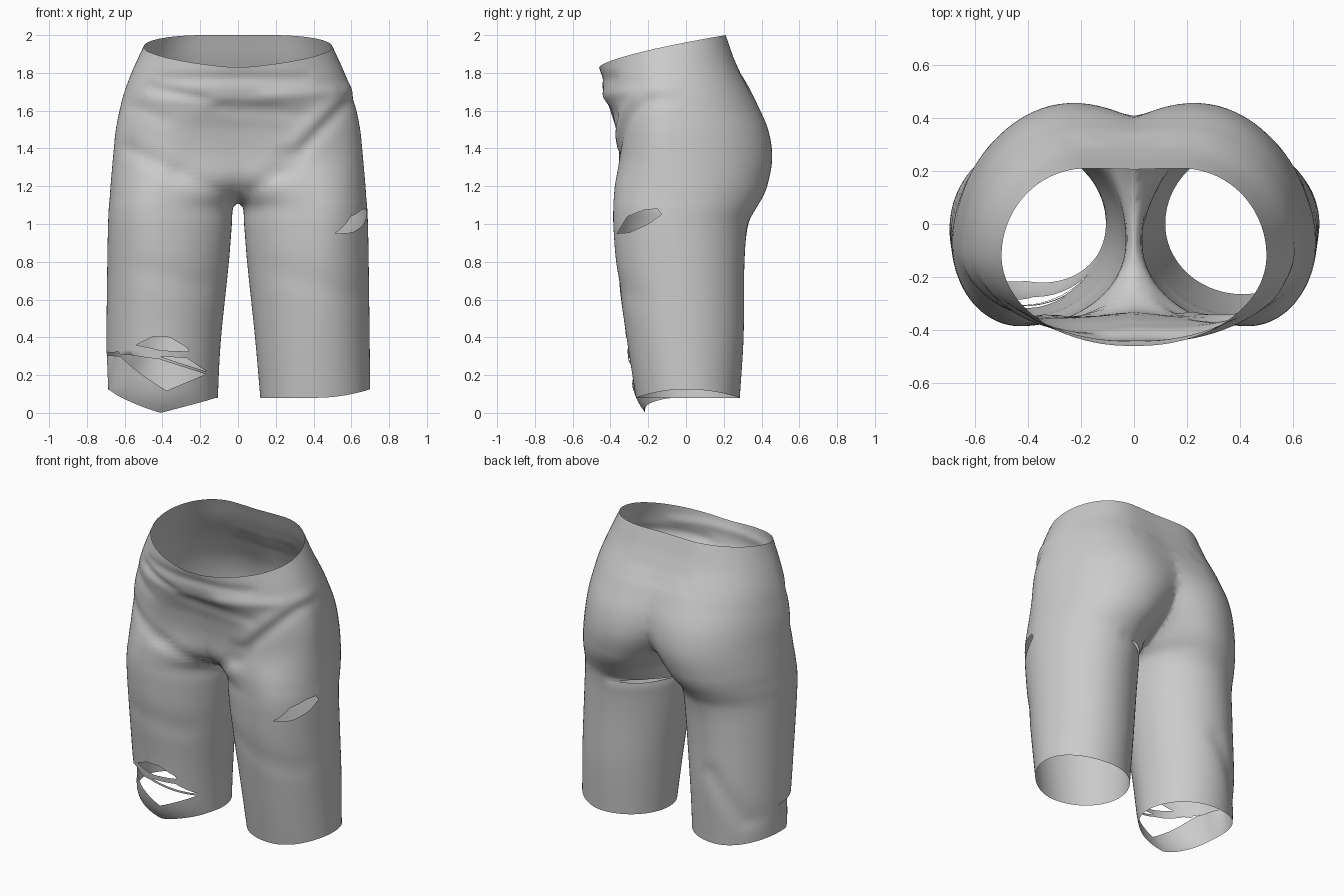
import bpy, bmesh, math
from mathutils import Vector

if "Cube" in bpy.data.objects:
    bpy.data.objects.remove(bpy.data.objects["Cube"])

# Half-garment sections: height, outer x, inner x front/back,
# lobe centre x front/back, front y, back y, side y
ROWS = [
    (0.08, .700, .118, .118, .41, .41, -.265, .285, .00),
    (0.40, .697, .090, .090, .41, .40, -.315, .305, -.02),
    (0.80, .692, .048, .048, .42, .38, -.370, .310, -.05),
    (1.00, .688, .032, .032, .43, .35, -.385, .330, -.07),
    (1.09, .684, .024, .024, .43, .32, -.385, .375, -.07),
    (1.13, .680, -.02, -.01, .42, .30, -.383, .400, -.07),
    (1.20, .675, -.16, -.06, .40, .27, -.377, .430, -.07),
    (1.35, .662, -.50, -.21, .34, .23, -.355, .457, -.09),
    (1.50, .647, -.60, -.37, .25, .21, -.370, .435, -.10),
    (1.65, .620, -.60, -.60, .15, .19, -.405, .370, -.10),
    (1.73, .600, -.60, -.80, .10, .18, -.430, .330, -.10),
    (1.85, .560, -.60, -1.0, .05, .18, -.445, .265, -.11),
    (2.00, .500, -.50, -1.0, .02, .18, -.460, .210, -.12),
]
N, RINGS = 80, 84


def slope(i, k):
    a, b = ROWS[max(i - 1, 0)], ROWS[min(i + 1, len(ROWS) - 1)]
    return (b[k] - a[k]) / (b[0] - a[0])


def section(t):
    i = 0
    while i < len(ROWS) - 2 and t > ROWS[i + 1][0]:
        i += 1
    a, b = ROWS[i], ROWS[i + 1]
    h = b[0] - a[0]
    s = (t - a[0]) / h
    return [a[k] * (2*s**3 - 3*s*s + 1) + b[k] * (3*s*s - 2*s**3)
            + h * slope(i, k) * (s**3 - 2*s*s + s) + h * slope(i + 1, k) * (s**3 - s*s)
            for k in range(1, 9)]


def waist_height(y):
    u = max(0.0, min(1.0, (y + .46) / .67))
    return 1.83 + .17 * u ** 0.68


def ring(t):
    xo, xif, xib, cf, cb, yf, yb, cy = section(t)
    pts = []
    for j in range(N):
        a = 2 * math.pi * (j + .5) / N
        c, s = math.cos(a), math.sin(a)
        cx, xi, ye = (cb, xib, yb) if s > 0 else (cf, xif, yf)
        x = cx + (xo - cx if c > 0 else cx - xi) * c
        y = cy + abs(s) * (ye - cy)
        z = t
        if t > 1.5:
            z = 1.5 + (t - 1.5) * (waist_height(y) - 1.5) / .5
        pts.append((0 if abs(x) < .007 else x, y, z))
    return pts


def add_half(bm, side):
    rings = [[bm.verts.new((side * x, y, z)) for x, y, z in
              ring(.08 + 1.92 * i / RINGS)] for i in range(RINGS + 1)]
    for lo, hi in zip(rings, rings[1:]):
        for j in range(N):
            k = (j + 1) % N
            q = [lo[j], lo[k], hi[k], hi[j]]
            bm.faces.new(q if side > 0 else q[::-1])


def halves():
    bm = bmesh.new()
    for side in (1, -1):
        part = bmesh.new()
        add_half(part, side)
        bmesh.ops.bisect_plane(part, geom=part.verts[:] + part.edges[:] + part.faces[:],
                               dist=1e-5, plane_co=(0, 0, 0), plane_no=(side, 0, 0),
                               clear_inner=True)
        me = bpy.data.meshes.new("half")
        part.to_mesh(me)
        part.free()
        bm.from_mesh(me)
        bpy.data.meshes.remove(me)
    bmesh.ops.remove_doubles(bm, verts=bm.verts[:], dist=2e-4)
    return bm


def fold(bm, p, q, amp, width, front=True):
    """Raise or sink a soft crease along a line seen in the front plane."""
    p, q = Vector(p), Vector(q)
    d = q - p
    bm.normal_update()
    for v in bm.verts:
        depth = (-v.co.y if front else v.co.y) / .12
        if depth <= 0:
            continue
        w = Vector((v.co.x, v.co.z))
        s = max(0, min(1, (w - p).dot(d) / d.length_squared))
        g = math.exp(-((w - p - d * s).length / width) ** 2) * min(1, depth)
        if g > .01:
            v.co += v.normal * amp * g


def tear(bm, poly, axis, test):
    """Cut a convex hole, outlined in (x, z) or (y, z), through one side."""
    pts = [Vector(p) for p in poly]
    mid = sum(pts, Vector((0, 0))) / len(pts)
    planes = []
    for a, b in zip(pts, pts[1:] + pts[:1]):
        n = Vector((b.y - a.y, a.x - b.x)).normalized()
        planes.append((a, n if n.dot(mid - a) < 0 else -n))
    r = max((p - mid).length for p in pts) + .05

    def flat(c):
        return Vector((c[axis], c.z))

    def near():
        return [f for f in bm.faces if test(f.calc_center_median())
                and (flat(f.calc_center_median()) - mid).length < r]

    for a, n in planes:
        fs = near()
        geom = set(fs) | {e for f in fs for e in f.edges} | {v for f in fs for v in f.verts}
        co, no = [0, 0, a.y], [0, 0, n.y]
        co[axis], no[axis] = a.x, n.x
        bmesh.ops.bisect_plane(bm, geom=list(geom), dist=1e-5, plane_co=co, plane_no=no)
    gone = [f for f in near()
            if all((flat(f.calc_center_median()) - a).dot(n) < 0 for a, n in planes)]
    bmesh.ops.delete(bm, geom=gone, context='FACES')


bm = halves()

# Soften the seam between the halves
seam = [v for v in bm.verts if abs(v.co.x) < .06 and v.co.z > 1.1 and not v.is_boundary]
for _ in range(4):
    bmesh.ops.smooth_vert(bm, verts=seam, factor=.5, use_axis_x=False,
                          use_axis_y=True, use_axis_z=True)

# Cloth creases: groin, waist, buttock gathers, legs
for p, q, amp, w in [
        ((.58, 1.66), (.22, 1.27), -.016, .04), ((.58, 1.70), (.28, 1.42), .012, .04),
        ((.22, 1.27), (.06, 1.17), -.014, .04), ((-.58, 1.40), (-.32, 1.27), -.012, .04),
        ((-.32, 1.27), (-.07, 1.16), -.014, .04), ((-.45, 1.72), (-.18, 1.66), -.014, .03),
        ((-.40, 1.77), (.35, 1.77), -.009, .03), ((.15, 1.68), (.50, 1.70), .009, .03),
        ((-.1, 1.62), (.35, 1.58), -.008, .04), ((-.55, 1.62), (-.4, 1.56), -.008, .04),
        ((-.5, .75), (-.2, .68), -.005, .07), ((.2, .75), (.6, .62), -.005, .07)]:
    fold(bm, p, q, amp, w)
for i in range(-3, 4):
    fold(bm, (i * .07, 1.80), (i * .08, 1.72), -.007, .018, False)
fold(bm, (-.60, .25), (-.40, .55), -.010, .06, False)
fold(bm, (.05, .985), (.34, .985), -.010, .03, False)

# Uneven hems; the torn leg droops at the front
for v in bm.verts:
    x, y, z = v.co
    if z < .5:
        w = ((.5 - z) / .42) ** 2
        out = max(0, (abs(x) - .41) / .29)
        dz = .045 * out ** 2
        if x < 0:
            tip = max(0, 1 - abs(x + .42) / .30) * min(1, max(0, -y / .15))
            dz += -.08 * tip
            v.co.y += (.08 * w ** 3 - .03 * w) * tip
            v.co.x += .012 * w
        v.co.z += dz * w

# Rips
left = lambda c: c.x < 0 and c.y < -.02
tear(bm, [(-.54, .36), (-.45, .405), (-.36, .40), (-.27, .345), (-.26, .325), (-.40, .33)], 0, left)
tear(bm, [(-.42, .30), (-.27, .29), (-.16, .215), (-.28, .255)], 0, left)
tear(bm, [(-.685, .318), (-.42, .285), (-.17, .205), (-.42, .10), (-.65, .295)], 0, left)
tear(bm, [(-.20, .322), (-.20, .298), (.02, .305), (.02, .315)], 1, lambda c: c.x < -.55)
tear(bm, [(-.365, .95), (-.30, .955), (-.20, 1.0), (-.13, 1.05), (-.15, 1.08), (-.22, 1.075),
          (-.31, 1.04)], 1, lambda c: c.x > .46)
tear(bm, [(.05, .975), (.12, .995), (.22, .995), (.28, .98), (.2, .972)], 0,
     lambda c: c.x > 0 and c.y > .05)

# Loose strip tucked in under the torn knee
for v in bm.verts:
    if v.co.x < -.5 and v.co.y < .02 and .12 < v.co.z < .3085:
        v.co.x += .035 * (v.co.z - .12) / .19 * min(1, (.02 - v.co.y) / .08) \
            * min(1, (-.5 - v.co.x) / .15)

for f in bm.faces:
    f.smooth = True
mesh = bpy.data.meshes.new("torn_shorts")
bm.to_mesh(mesh)
bm.free()
shorts = bpy.data.objects.new("torn_shorts", mesh)
bpy.context.collection.objects.link(shorts)
